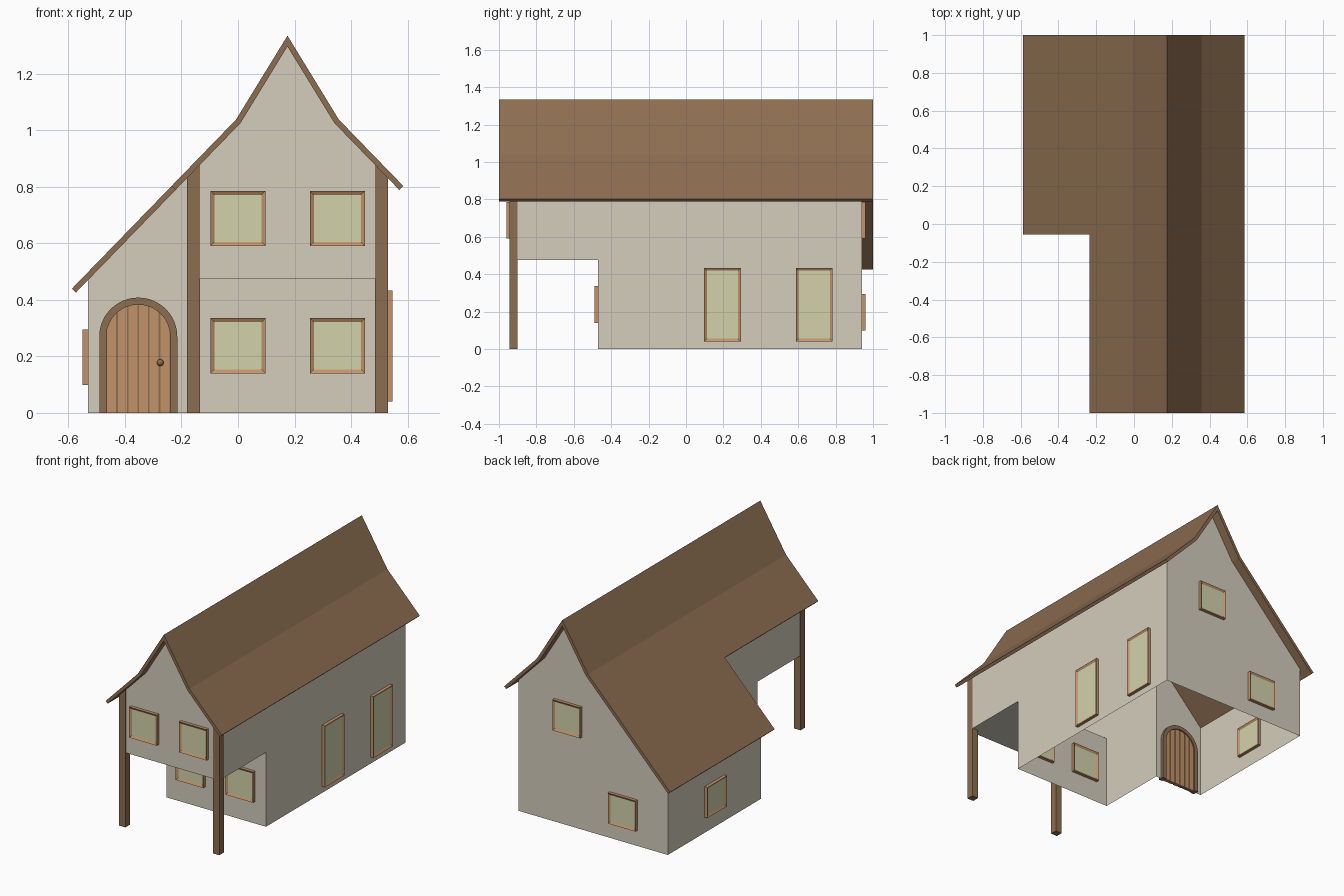
import bpy, bmesh, math
from mathutils import Vector, Matrix

if "Cube" in bpy.data.objects:
    bpy.data.objects.remove(bpy.data.objects["Cube"])


def material(name, rgb):
    m = bpy.data.materials.new(name)
    m.diffuse_color = (*rgb, 1)
    m.use_nodes = True
    m.node_tree.nodes["Principled BSDF"].inputs["Base Color"].default_value = m.diffuse_color
    return m


PLASTER = material("plaster", (0.66, 0.61, 0.51))
DARK = material("dark_wood", (0.265, 0.155, 0.082))
LIGHT = material("light_wood", (0.54, 0.295, 0.143))
GLASS = material("window_glass", (0.65, 0.65, 0.41))


def finish(name, bm, *mats):
    bmesh.ops.recalc_face_normals(bm, faces=bm.faces)
    me = bpy.data.meshes.new(name)
    bm.to_mesh(me)
    bm.free()
    for m in mats:
        me.materials.append(m)
    ob = bpy.data.objects.new(name, me)
    bpy.context.collection.objects.link(ob)
    return ob


def prism(name, pts, y0, y1, mat):
    """Extrude an x-z outline from y0 to y1."""
    bm = bmesh.new()
    f = bm.faces.new([bm.verts.new((x, y0, z)) for x, z in pts])
    ext = bmesh.ops.extrude_face_region(bm, geom=[f])["geom"]
    bmesh.ops.translate(bm, vec=(0, y1 - y0, 0),
                        verts=[v for v in ext if isinstance(v, bmesh.types.BMVert)])
    return finish(name, bm, mat)


# Roof line, left to right, and its underside (mitred offset)
CX, SLOPE = 0.175, 1.03
KX, KZ = 0.182, 1.038


def roof_z(d):
    return KZ - SLOPE * (d - KX)


TOP = [Vector(p) for p in (
    (-0.588, roof_z(CX + 0.588)), (CX - 0.41, roof_z(0.41)), (CX - KX, KZ),
    (CX, 1.335), (CX + KX, KZ), (CX + 0.41, roof_z(0.41)))]


def offset(pts, t):
    out = []
    for i, p in enumerate(pts):
        ns = []
        for a, b in ((i - 1, i), (i, i + 1)):
            if a >= 0 and b < len(pts):
                d = (pts[b] - pts[a]).normalized()
                ns.append(Vector((d.y, -d.x)))
        n = sum(ns, Vector((0, 0))).normalized()
        out.append(p + n * (t / n.dot(ns[0])))
    return out


UNDER = offset(TOP, 0.02)
prism("main_roof", TOP[1:] + UNDER[:0:-1], -1, 1, DARK)
prism("wing_roof", TOP[:2] + UNDER[1::-1], -0.055, 1, DARK)


def wall_top(x):
    return UNDER[4].y - SLOPE * (abs(x - CX) - (UNDER[4].x - CX))


# Walls: one open-bottomed shell with overhanging upper floor and side wing
XW, XL, XR = -0.53, -0.177, 0.527
YF, YG, YW, YB = -0.94, -0.47, 0.0, 0.94
ZF = 0.475
ridge = [tuple(UNDER[i]) for i in (4, 3, 2)]
tw, tm = wall_top(XW), wall_top(XR)


def xz(y, pts):
    return [(x, y, z) for x, z in pts]


def yz(x, pts):
    return [(x, y, z) for y, z in pts]


walls = [
    xz(YF, [(XL, ZF), (XR, ZF), (XR, tm), *ridge, (XL, tm)]),
    xz(YG, [(XL, 0), (XR, 0), (XR, ZF), (XL, ZF)]),
    xz(YW, [(XW, 0), (XL, 0), (XL, tm), (XW, tw)]),
    xz(YB, [(XW, 0), (XR, 0), (XR, tm), *ridge, (XW, tw)]),
    yz(XR, [(YG, 0), (YB, 0), (YB, tm), (YF, tm), (YF, ZF), (YG, ZF)]),
    yz(XL, [(YG, 0), (YW, 0), (YW, tm), (YF, tm), (YF, ZF), (YG, ZF)]),
    yz(XW, [(YW, 0), (YB, 0), (YB, tw), (YW, tw)]),
    [(XL, YF, ZF), (XR, YF, ZF), (XR, YG, ZF), (XL, YG, ZF)],
]
bm = bmesh.new()
for w in walls:
    bm.faces.new([bm.verts.new(p) for p in w])
bmesh.ops.remove_doubles(bm, verts=bm.verts, dist=1e-4)
finish("walls", bm, PLASTER)

# Corner posts under the overhang
for name, a, b in (("left_post", -0.18, -0.135), ("right_post", 0.485, 0.53)):
    prism(name, [(a, 0), (b, 0), (b, wall_top(b)), (a, wall_top(a))], -0.945, -0.90, DARK)


# Windows: a frame block through the wall, glass inset on both faces
def window(name, loc, w, h, turn=0):
    bm = bmesh.new()
    bmesh.ops.create_cube(bm, size=1)
    bmesh.ops.scale(bm, vec=(w, 0.04, h), verts=bm.verts)
    sides = [f for f in bm.faces if abs(f.normal.y) > 0.9]
    bmesh.ops.inset_individual(bm, faces=sides, thickness=0.02, depth=-0.008)
    for f in sides:
        f.material_index = 1
    bmesh.ops.transform(bm, verts=bm.verts,
                        matrix=Matrix.Translation(loc) @ Matrix.Rotation(math.radians(turn), 4, "Z"))
    finish(name, bm, LIGHT, GLASS)


for i, x in enumerate((0.0, 0.352)):
    window(f"upper_front_window_{i}", (x, YF, 0.688), 0.196, 0.196)
    window(f"lower_front_window_{i}", (x, YG, 0.238), 0.196, 0.196)
for i, y in enumerate((0.195, 0.685)):
    window(f"tall_side_window_{i}", (XR, y, 0.237), 0.196, 0.392, 90)
window("upper_back_window", (CX, YB, 0.688), 0.196, 0.196)
window("lower_back_window", (-0.217, YB, 0.197), 0.196, 0.196)
window("wing_window", (XW, 0.47, 0.197), 0.196, 0.196, 90)

# Arched door in the wing: frame, dark backing, planks and knob
DX, DZ, RO, RI = -0.353, 0.27, 0.138, 0.113


def arch(r, n=24):
    return [(DX + r, 0)] + [(DX + r * math.cos(math.pi * i / n), DZ + r * math.sin(math.pi * i / n))
                            for i in range(n + 1)] + [(DX - r, 0)]


prism("door_frame", arch(RO) + arch(RI)[::-1], YW - 0.02, YW + 0.02, DARK)
prism("door_backing", arch(RI), YW - 0.007, YW + 0.007, DARK)
PLANKS, GAP = 6, 0.003
for k in range(PLANKS):
    a = -RI + 2 * RI * k / PLANKS + GAP
    b = -RI + 2 * RI * (k + 1) / PLANKS - GAP
    xs = [b + (a - b) * j / 6 for j in range(7)]
    top = [(DX + x, DZ + math.sqrt(RI * RI - x * x)) for x in xs]
    prism(f"door_plank_{k}", [(DX + a, 0), (DX + b, 0)] + top, YW - 0.012, YW + 0.012, LIGHT)

bm = bmesh.new()
bmesh.ops.create_uvsphere(bm, u_segments=16, v_segments=10, radius=0.012,
                          matrix=Matrix.Translation((-0.275, YW - 0.022, 0.178)))
for f in bm.faces:
    f.smooth = True
finish("door_knob", bm, DARK)
